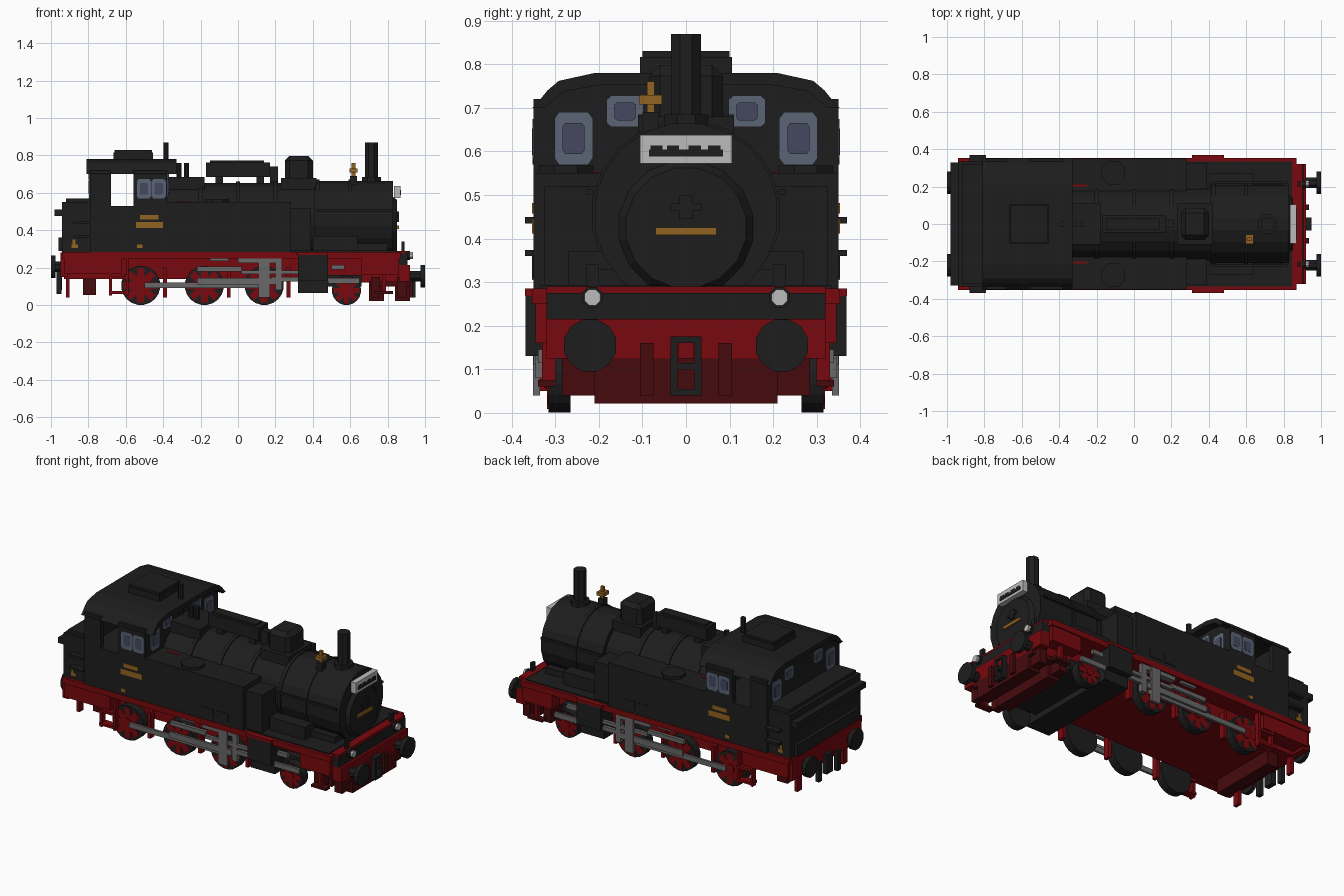
import bpy, bmesh, math
from mathutils import Matrix, Vector

cube = bpy.data.objects.get("Cube")
if cube:
    bpy.data.objects.remove(cube)


def material(name, r, g, b):
    m = bpy.data.materials.new(name)
    m.use_nodes = True
    m.diffuse_color = (r, g, b, 1)
    m.node_tree.nodes["Principled BSDF"].inputs["Base Color"].default_value = (r, g, b, 1)
    return m


BLACK = material("soot_black", .0125, .0125, .0125)
RED = material("frame_red", .19, .0025, .004)
DARK = material("dark_red", .06, .003, .004)
GOLD = material("brass", .29, .125, .016)
FRAME = material("window_frame", .105, .13, .18)
GLASS = material("window_glass", .058, .066, .115)
STEEL = material("rod_steel", .14, .14, .14)
WHITE = material("lamp_white", .5, .5, .5)


def finish(name, bm, mat, mirror=False):
    if mirror:
        copy = bmesh.ops.duplicate(bm, geom=bm.verts[:] + bm.edges[:] + bm.faces[:])
        bmesh.ops.scale(bm, vec=(1, -1, 1), verts=[g for g in copy["geom"] if isinstance(g, bmesh.types.BMVert)])
    bmesh.ops.recalc_face_normals(bm, faces=bm.faces)
    me = bpy.data.meshes.new(name)
    bm.to_mesh(me)
    bm.free()
    me.materials.append(mat)
    ob = bpy.data.objects.new(name, me)
    bpy.context.collection.objects.link(ob)
    return ob


def box(name, x, y, z, mat, mirror=False):
    """Box from (low, high) ranges; mirror repeats it across y."""
    bm = bmesh.new()
    size = [b - a for a, b in (x, y, z)]
    mid = [(a + b) / 2 for a, b in (x, y, z)]
    bmesh.ops.create_cube(bm, size=1, matrix=Matrix.Translation(mid) @ Matrix.Diagonal((*size, 1)))
    return finish(name, bm, mat, mirror)


def wide(name, x, w, z, mat):
    return box(name, x, (-w, w), z, mat)


def disc(name, axis, centre, r, depth, mat, mirror=False, sides=16, r2=None):
    bm = bmesh.new()
    rot = Vector((0, 0, 1)).rotation_difference(Vector(axis)).to_matrix().to_4x4()
    spin = Matrix.Rotation(math.pi / sides, 4, 'Z')
    bmesh.ops.create_cone(bm, cap_ends=True, segments=sides, radius1=r, radius2=r if r2 is None else r2,
                          depth=depth, matrix=Matrix.Translation(centre) @ rot @ spin)
    return finish(name, bm, mat, mirror)


def prism(name, half, x, mat):
    """Extrude a symmetric (y, z) half profile along x."""
    bm = bmesh.new()
    pts = half + [(-y, z) for y, z in reversed(half)]
    face = bm.faces.new([bm.verts.new((x[0], y, z)) for y, z in pts])
    ext = bmesh.ops.extrude_face_region(bm, geom=[face])["geom"]
    bmesh.ops.translate(bm, vec=(x[1] - x[0], 0, 0), verts=[g for g in ext if isinstance(g, bmesh.types.BMVert)])
    return finish(name, bm, mat)


X, Y, Z = (1, 0, 0), (0, 1, 0), (0, 0, 1)

# Frame and running boards
wide("main_frame", (-.93, .32), .25, (.14, .26), RED)
wide("front_frame", (.48, .86), .2, (.12, .26), RED)
wide("running_board", (-.94, .87), .353, (.25, .285), RED)
wide("running_board_top", (.28, .845), .335, (.285, .292), BLACK)
wide("rear_skirt", (-.93, -.62), .345, (.165, .26), RED)
wide("rear_beam", (-.95, -.91), .33, (.15, .28), RED)
wide("front_beam", (.86, .92), .32, (.125, .215), RED)
wide("front_beam_cap", (.85, .905), .32, (.215, .275), BLACK)
wide("front_edge", (.85, .9), .32, (.275, .29), RED)
box("front_valance", (.66, .86), (.27, .345), (.16, .25), RED, True)
wide("guard_plate", (.7, .92), .25, (.1, .125), DARK)
for x in (.7, .84):
    wide("guard_beam", (x, x + .08), .21, (.022, .11), DARK)
    box("guard_iron", (x + .01, x + .06), (.21, .285), (.04, .15), DARK, True)
wide("rear_guard_beam", (-.83, -.76), .21, (.055, .15), DARK)
box("rear_hangers", (-.92, -.9), (.2, .24), (.04, .16), RED, True)
box("hanging_hoses", (.91, .935), (.075, .105), (.04, .16), DARK, True)
box("rear_hoses", (-.97, -.945), (.075, .105), (.06, .18), BLACK, True)

# Coupling link and buffers
box("coupling_sides", (.92, .95), (.02, .035), (.04, .175), BLACK, True)
for z in (.04, .1, .16):
    wide("coupling_bar", (.92, .95), .03, (z, z + .015), BLACK)
wide("coupling_hook", (.92, .94), .018, (.125, .16), RED)
wide("rear_coupling", (-.97, -.94), .03, (.08, .2), BLACK)
for s, z in ((1, .155), (-1, .205)):
    disc("buffer_stem", X, (s * .945, .22, z), .03, .09, BLACK, True, 8)
    disc("buffer_head", X, (s * .988, .22, z), .062, .024, BLACK, True, 12)
    lamp_z = .265 if s > 0 else .34
    disc("lamp", X, (s * .915, .215, lamp_z), .02, .04 if s > 0 else .07, WHITE, True, 8)
    disc("lamp_case", X, (s * .89, .215, lamp_z), .026, .06, BLACK, True, 8)
box("lamp_irons", (.875, .89), (.2, .23), (.27, .34), BLACK, True)


# Wheels with tyres, spokes and hubs
def wheel(x, r):
    disc("tyre", Y, (x, .29, r), r, .05, BLACK, True, 20)
    disc("hub", Y, (x, .314, r), r * .3, .022, RED, True, 8)
    bm = bmesh.new()
    for i in range(8):
        turn = Matrix.Rotation(i * math.pi / 4, 4, 'Y')
        shape = Matrix.Translation((r * .48, 0, 0)) @ Matrix.Diagonal((r * .8, .012, r * .36, 1))
        bmesh.ops.create_cube(bm, size=1, matrix=Matrix.Translation((x, .313, r)) @ turn @ shape)
    finish("spokes", bm, RED, True)


for x in (-.52, -.18, .14):
    wheel(x, .105)
    box("brake_hanger", (x + .12, x + .14), (.26, .3), (.04, .2), RED, True)
wheel(.58, .078)
wide("front_axle_box", (.48, .66), .25, (.1, .16), BLACK)

# Cylinders and rods
box("cylinder_block", (.32, .48), (.2, .33), (.065, .26), BLACK, True)
box("cylinder_cover", (.32, .48), (.33, .368), (.13, .268), BLACK, True)
wide("cylinder_saddle", (.32, .48), .21, (.065, .26), BLACK)
box("cylinder_red_trim", (.31, .48), (.34, .37), (.268, .285), RED, True)
box("side_rod", (-.5, .17), (.322, .336), (.09, .12), STEEL, True)
box("main_rod", (-.22, .2), (.336, .35), (.11, .145), STEEL, True)
box("piston_rod", (.18, .32), (.325, .345), (.125, .15), STEEL, True)
box("slide_bar", (.02, .32), (.325, .345), (.165, .185), STEEL, True)
box("motion_bracket", (0, .22), (.31, .345), (.225, .265), STEEL, True)
box("motion_link", (.11, .17), (.335, .351), (.04, .25), STEEL, True)
box("link_upright", (.2, .235), (.32, .345), (.08, .25), STEEL, True)
box("valve_rod", (-.22, .02), (.32, .34), (.18, .205), STEEL, True)
box("valve_hanger", (-.15, -.05), (.32, .34), (.235, .26), STEEL, True)
box("front_rod", (.48, .65), (.325, .34), (.115, .145), STEEL, True)
box("drain_pipe", (.5, .57), (.32, .34), (.19, .215), STEEL, True)

# Cab steps
for x in (-.69, -.6):
    box("step_post", (x, x + .015), (.31, .345), (.05, .25), RED, True)
for z in (.06, .14):
    box("step_tread", (-.69, -.585), (.3, .35), (z, z + .015), RED, True)
box("front_step", (.73, .83), (.3, .34), (.06, .075), DARK, True)
box("front_step_post", (.77, .79), (.3, .33), (.06, .18), RED, True)

# Boiler, smokebox and door
disc("boiler", X, (.02, 0, .455), .2, .86, BLACK, sides=20)
disc("smokebox", X, (.62, 0, .455), .212, .42, BLACK, sides=20)
for x in (-.2, 0, .2, .425, .6):
    disc("boiler_band", X, (x, 0, .455), .207 if x < .41 else .218, .02, BLACK, sides=20)
disc("smokebox_door", X, (.838, 0, .425), .16, .025, BLACK, sides=16, r2=.14)
wide("saddle", (.42, .8), .16, (.28, .4), BLACK)
box("steam_chest", (.4, .64), (.15, .27), (.285, .37), BLACK, True)
box("smokebox_step", (.64, .8), (.1, .21), (.285, .33), BLACK, True)
wide("door_handle", (.85, .86), .035, (.465, .48), BLACK)
wide("door_latch", (.85, .86), .016, (.445, .5), BLACK)
wide("door_nameplate", (.85, .86), .07, (.408, .426), GOLD)
wide("destination_board", (.835, .868), .105, (.572, .638), WHITE)
wide("board_stripe", (.868, .871), .085, (.588, .605), BLACK)
for y in (-.068, -.03, .02, .065):
    box("board_pattern", (.868, .871), (y - .014, y + .014), (.605, .614), BLACK)

# Boiler fittings
disc("chimney", Z, (.713, 0, .755), .037, .23, BLACK, sides=8)
disc("chimney_base", Z, (.713, 0, .665), .055, .04, BLACK, sides=8)
dome = wide("sand_dome", (.25, .4), .085, (.6, .798), BLACK)
bevel = dome.modifiers.new("soft_corners", 'BEVEL')
bevel.width, bevel.segments = .025, 1
wide("dome_pad", (.23, .42), .11, (.6, .68), BLACK)
wide("steam_box", (-.17, .17), .045, (.685, .762), BLACK)
wide("steam_box_lid", (-.15, .14), .03, (.76, .772), BLACK)
for x in (-.12, .1):
    wide("steam_box_foot", (x, x + .04), .035, (.64, .69), BLACK)
wide("steam_box_pipe", (.17, .215), .02, (.63, .74), BLACK)
wide("firebox_top", (-.38, -.18), .11, (.6, .685), BLACK)
for x, h in ((-.385, .87), (-.315, .76), (-.275, .76)):
    disc("whistle_pipe", Z, (x, 0, (.64 + h) / 2), .015, h - .64, BLACK, sides=8)
box("red_lever", (-.33, -.25), (.2, .212), (.548, .553), RED, True)
box("bell_base", (.6, .636), (-.1, -.062), (.63, .69), BLACK)
box("bell_post", (.608, .628), (-.09, -.072), (.69, .76), GOLD)
box("bell", (.595, .64), (-.108, -.055), (.708, .73), GOLD)
box("boiler_handrail", (.42, .82), (.215, .228), (.5, .513), BLACK, True)

# Side tanks with filler hatches
box("side_tank", (-.4, .28), (.13, .35), (.285, .55), BLACK, True)
box("tank_nose", (.28, .39), (.13, .325), (.285, .52), BLACK, True)
disc("tank_hatch", Z, (-.11, .275, .555), .068, .025, BLACK, True, 8)
for x in (0, .1):
    box("tank_panel", (x, x + .08), (.35, .353), (.31, .36), BLACK, True)

# Cab and bunker
wide("cab_base", (-.79, -.38), .35, (.285, .53), BLACK)
box("cab_side_front", (-.56, -.38), (.32, .35), (.52, .72), BLACK, True)
box("cab_side_rear", (-.79, -.68), (.32, .35), (.52, .72), BLACK, True)
arch = [(.353, .7), (.338, .715), (.318, .74), (.292, .762), (.21, .78)]
for name, x in (("cab_front_wall", (-.41, -.38)), ("cab_rear_wall", (-.79, -.76))):
    prism(name, [(.35, .5)] + [(y - .003, z - .005) for y, z in arch], x, BLACK)
prism("cab_roof", [(.2, .752), (.28, .738), (.325, .7)] + arch, (-.81, -.33), BLACK)
wide("roof_vent", (-.665, -.455), .105, (.775, .817), BLACK)
wide("roof_vent_lid", (-.66, -.46), .1, (.817, .83), BLACK)
wide("bunker", (-.94, -.79), .335, (.285, .55), BLACK)
wide("bunker_shelf", (-.92, -.79), .32, (.55, .57), BLACK)
wide("bunker_lip", (-.98, -.92), .33, (.475, .51), BLACK)
wide("bunker_foot", (-.96, -.94), .3, (.29, .36), BLACK)
for z in (.36, .435):
    box("bunker_handrail", (-.88, -.79), (.33, .37), (z, z + .014), BLACK, True)


# Windows: eight-sided framed panes on side, front and rear walls
def pane(name, centre, half, normal, mat):
    bm = bmesh.new()
    turn = Matrix.Rotation(math.pi / 2, 4, 'X' if normal == 'Y' else 'Y')
    bmesh.ops.create_cone(bm, cap_ends=True, segments=8, radius1=1, radius2=1, depth=1,
                          matrix=turn @ Matrix.Rotation(math.pi / 8, 4, 'Z'))
    # Push the corners outward into a rectangle with small cut corners
    for v in bm.verts:
        for i in range(3):
            v.co[i] = math.copysign((.5 if abs(v.co[i]) < .51 and i == 'XYZ'.index(normal)
                                     else 1 if abs(v.co[i]) > .6 else .75) * half[i], v.co[i])
    bmesh.ops.translate(bm, vec=centre, verts=bm.verts)
    finish(name, bm, mat, True)


for name, k, t, mat in (("window_frame", 1, .006, FRAME), ("window_glass", .58, .01, GLASS)):
    for x in (-.503, -.424):
        pane(name, (x, .35, .622), (.038 * k, t * .7, .052 * k), 'Y', mat)
    for wall in (-.38, -.79):
        for y, z, w, h in ((.258, .63, .044, .061), (.14, .692, .042, .036)):
            pane(name, (wall, y, z), (t * 2, w * k, h * k), 'X', mat)

# Brass plates
for x, z in (((-.545, -.4), (.412, .445)), ((-.525, -.425), (.458, .482)), ((-.54, -.51), (.305, .325))):
    box("side_plate", x, (.348, .353), z, GOLD, True)
box("bunker_plate", (-.89, -.855), (.333, .338), (.305, .325), GOLD, True)
box("bunker_badge", (-.885, -.87), (.333, .338), (.325, .35), GOLD, True)
